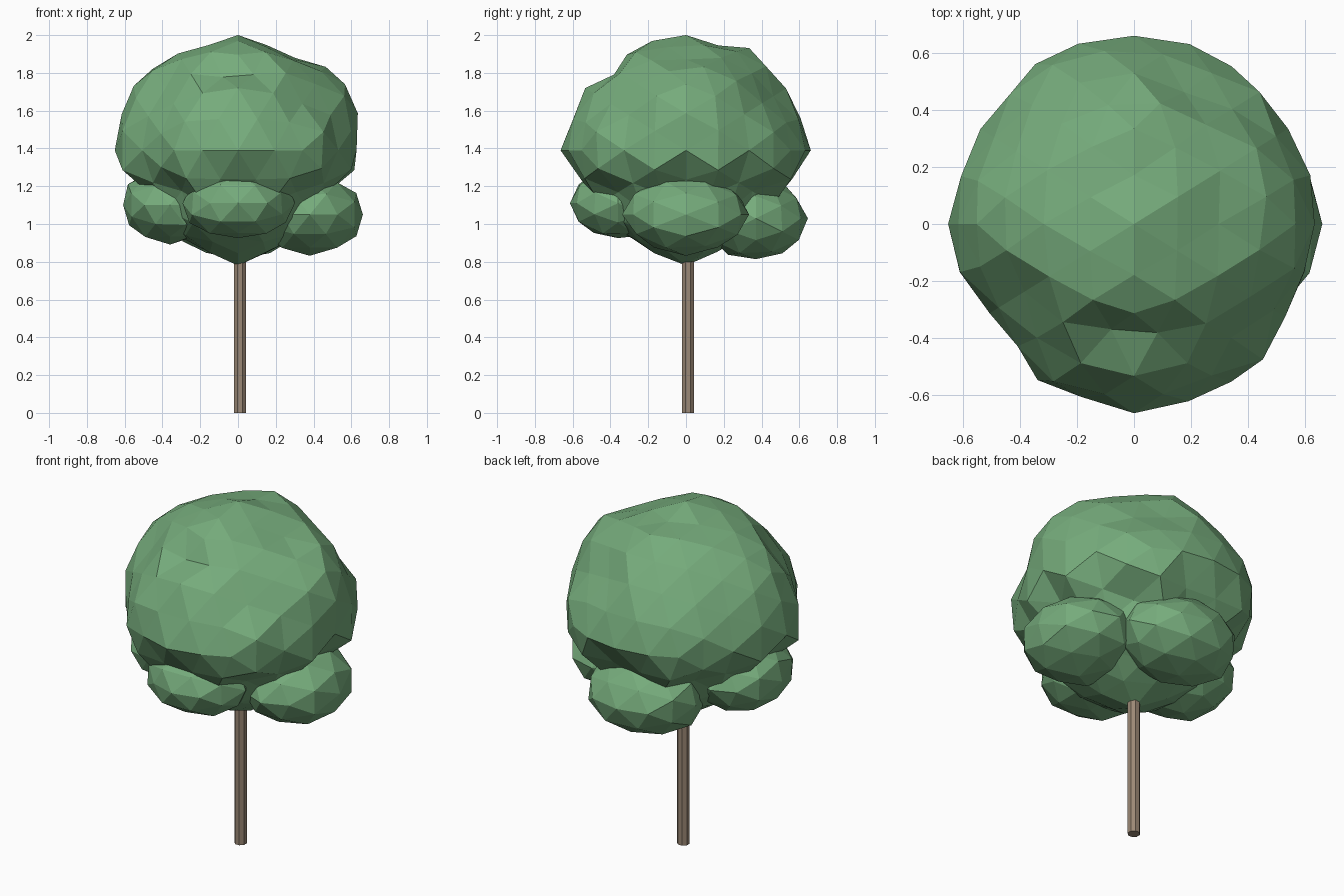
import bpy, bmesh, math, random
from mathutils import Vector, Matrix

if "Cube" in bpy.data.objects:
    bpy.data.objects.remove(bpy.data.objects["Cube"])

random.seed(4)


def material(name, rgb):
    m = bpy.data.materials.new(name)
    m.diffuse_color = (*rgb, 1)
    m.use_nodes = True
    m.node_tree.nodes["Principled BSDF"].inputs["Base Color"].default_value = m.diffuse_color
    return m


LEAF = material("leaf green", (0.18, 0.41, 0.20))
BARK = material("bark brown", (0.33, 0.25, 0.18))

# Icosphere turned so that an edge, not a corner, lies on each axis
TURN = (Matrix.Rotation(math.pi / 2, 3, 'Z')
        @ Matrix.Rotation(-math.atan(2) / 2, 3, 'Y'))


def foliage(name, centre, subdivisions, shape):
    """Faceted ball; shape(direction) gives the offset from the centre."""
    bm = bmesh.new()
    bmesh.ops.create_icosphere(bm, subdivisions=subdivisions, radius=1)
    for v in bm.verts:
        v.co = Vector(centre) + shape((TURN @ v.co).normalized())
    me = bpy.data.meshes.new(name)
    bm.to_mesh(me)
    bm.free()
    me.materials.append(LEAF)
    ob = bpy.data.objects.new(name, me)
    bpy.context.collection.objects.link(ob)
    return ob


# Main crown: a ball drawn through guide points, narrowing underneath
CENTRE = Vector((0, 0, 1.39))
guides = [
    # left to right over the top
    (-.66, 0, 1.39), (-.57, 0, 1.72), (-.46, 0, 1.83), (-.33, 0, 1.90),
    (-.16, 0, 1.94), (0, 0, 2.01), (.18, 0, 1.94), (.27, 0, 1.88),
    (.48, .1, 1.83), (.60, 0, 1.67), (.66, 0, 1.56), (.62, 0, 1.40),
    # front to back over the top
    (0, -.66, 1.40), (0, -.55, 1.71), (0, -.38, 1.77), (0, -.28, 1.93),
    (0, .18, 1.94), (0, .37, 1.92), (0, .45, 1.80), (0, .57, 1.66),
    (0, .63, 1.54), (0, .66, 1.40),
    # around the waist
    (-.17, .64, 1.4), (-.34, .57, 1.4), (-.50, .38, 1.4), (-.62, .18, 1.4),
    (-.63, -.16, 1.4), (-.42, -.42, 1.4), (-.34, -.55, 1.4),
    (-.17, -.62, 1.4), (.19, -.62, 1.4), (.48, -.46, 1.4), (.53, -.30, 1.4),
    (.62, -.15, 1.4), (.62, .20, 1.4), (.53, .34, 1.4), (.45, .47, 1.4),
    (.30, .59, 1.4),
    # shoulders and hollows
    (.19, -.28, 1.88), (.36, -.37, 1.66), (-.40, -.25, 1.70),
    (.18, .48, 1.64), (0, 0, .78),
]
guides = [Vector(g) - CENTRE for g in guides]
for lat, radius in ((-28, .51), (-60, .55)):
    for k in range(8):
        a, b = k * math.pi / 4, math.radians(lat)
        guides.append(radius * Vector((math.cos(a) * math.cos(b),
                                       math.sin(a) * math.cos(b), math.sin(b))))


def crown_shape(d):
    total, weight = 0.04 * 0.60, 0.04
    for g in guides:
        w = math.exp(-(d.angle(g) / 0.16) ** 2)
        total += w * g.length
        weight += w
    return d * (total / weight + random.uniform(-0.008, 0.008))


foliage("main_crown", CENTRE, 3, crown_shape)

# Low leaf clumps around the underside
clumps = {
    "front_clump": ((0.0, -0.36, 1.11), (0.29, 0.25, 0.19)),
    "right_clump": ((0.38, 0.0, 1.05), (0.28, 0.33, 0.21)),
    "back_clump": ((0.0, 0.37, 1.03), (0.33, 0.27, 0.22)),
    "left_clump": ((-0.36, -0.02, 1.10), (0.25, 0.30, 0.20)),
}
for name, (centre, size) in clumps.items():
    foliage(name, centre, 2, lambda d: random.uniform(0.97, 1.05) * Vector(
        [a * s for a, s in zip(d, size)]))

# Trunk
bpy.ops.mesh.primitive_cylinder_add(vertices=8, radius=0.034, depth=1.0,
                                    location=(0.01, 0.01, 0.5),
                                    rotation=(0, 0, math.pi / 8))
trunk = bpy.context.object
trunk.name = "trunk"
trunk.data.materials.append(BARK)
